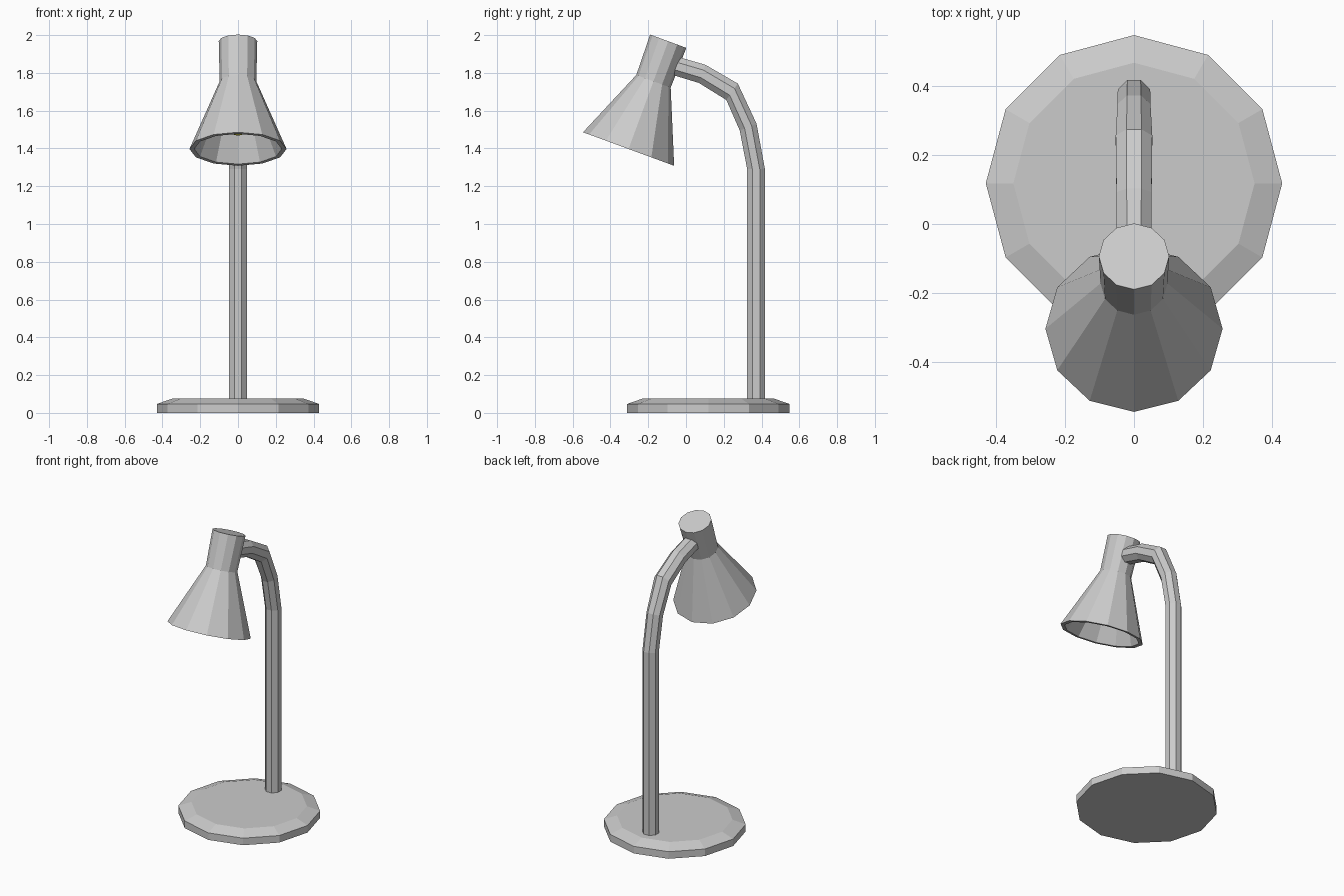
import bpy, bmesh
from math import sin, cos, pi, radians

cube = bpy.data.objects.get("Cube")
if cube:
    bpy.data.objects.remove(cube, do_unlink=True)


def material(name, rgb):
    mat = bpy.data.materials.new(name)
    mat.use_nodes = True
    mat.diffuse_color = (*rgb, 1)
    mat.node_tree.nodes["Principled BSDF"].inputs["Base Color"].default_value = (*rgb, 1)
    return mat


grey = material("grey metal", (0.6, 0.6, 0.6))
yellow = material("bulb yellow", (0.8, 0.72, 0.05))


def loft(name, sections, sides, mat, phase=0.0):
    """Skin rings given as (y, z, tilt about x, radius) and cap both ends."""
    bm = bmesh.new()
    rings = []
    for y, z, tilt, r in sections:
        ring = []
        for i in range(sides):
            a = 2 * pi * i / sides + phase
            ring.append(bm.verts.new((r * cos(a), y + r * sin(a) * cos(tilt),
                                      z + r * sin(a) * sin(tilt))))
        rings.append(ring)
    for low, high in zip(rings, rings[1:]):
        for i in range(sides):
            j = (i + 1) % sides
            bm.faces.new((low[i], low[j], high[j], high[i]))
    bm.faces.new(rings[0][::-1])
    bm.faces.new(rings[-1])
    bmesh.ops.recalc_face_normals(bm, faces=bm.faces)
    mesh = bpy.data.meshes.new(name)
    bm.to_mesh(mesh)
    bm.free()
    mesh.materials.append(mat)
    obj = bpy.data.objects.new(name, mesh)
    bpy.context.collection.objects.link(obj)
    return obj


# Round base with a chamfered top edge
loft("base", [(0.118, z, 0, r) for z, r in ((0, 0.43), (0.047, 0.43), (0.075, 0.35))],
     12, grey)

# Upright post bending forward into the shade, flat sides facing the axes
path = [(0.371, 0.06, 0, 0.047), (0.371, 1.29, 0, 0.047), (0.329, 1.513, 22, 0.048),
        (0.244, 1.70, 55, 0.053), (0.085, 1.795, 70, 0.051), (-0.06, 1.838, 72, 0.05)]
loft("arm", [(y, z, radians(t), r / cos(pi / 8)) for y, z, t, r in path],
     8, grey, pi / 8)

# Tilted shade axis, measured upward from the centre of the rim
TILT = radians(-20.2)


def on_axis(profile):
    return [(-0.304 - h * sin(TILT), 1.397 + h * cos(TILT), TILT, r) for h, r in profile]


# Hollow shade: cap, neck, flared cone, rim and inner wall
loft("shade", on_axis([(0.608, 0.102), (0.382, 0.097), (0, 0.257),
                       (0, 0.232), (0.365, 0.08)]), 12, grey)

# Bulb inside the shade: round globe running up into a socket stem
globe = [(0.15 - 0.07 * cos(a), 0.07 * sin(a))
         for a in (radians(d) for d in (12, 35, 60, 90, 120, 145))]
loft("bulb", on_axis(globe + [(0.27, 0.035), (0.37, 0.035)]), 12, yellow)
